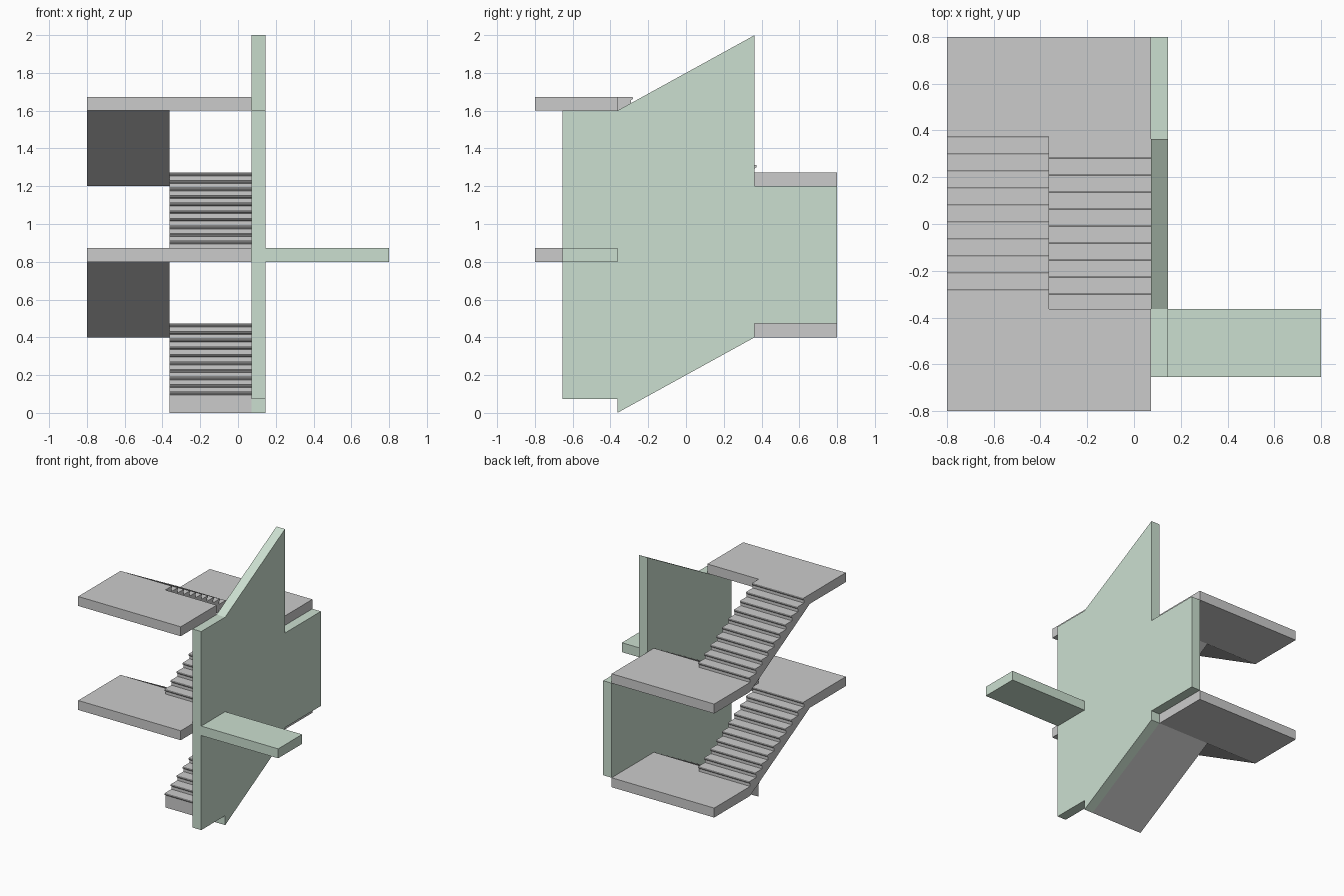
import bpy, bmesh, math

if "Cube" in bpy.data.objects:
    bpy.data.objects.remove(bpy.data.objects["Cube"])

U = 0.8 / 11          # tread depth = slab thickness = wall thickness
RISE = 0.04           # step height
STEPS = 10
NOSE = 0.011          # tread overhang

green = bpy.data.materials.new("wall_green")
green.diffuse_color = (0.60, 0.74, 0.63, 1)
green.use_nodes = True
green.node_tree.nodes["Principled BSDF"].inputs["Base Color"].default_value = green.diffuse_color


def extrude_profile(name, pts, x0, x1, mat=None):
    """Extrude a closed (y, z) profile along x."""
    bm = bmesh.new()
    face = bm.faces.new([bm.verts.new((x0, y, z)) for y, z in pts])
    res = bmesh.ops.extrude_face_region(bm, geom=[face])
    moved = [v for v in res["geom"] if isinstance(v, bmesh.types.BMVert)]
    bmesh.ops.translate(bm, verts=moved, vec=(x1 - x0, 0, 0))
    bmesh.ops.recalc_face_normals(bm, faces=bm.faces)
    me = bpy.data.meshes.new(name)
    bm.to_mesh(me)
    bm.free()
    ob = bpy.data.objects.new(name, me)
    bpy.context.collection.objects.link(ob)
    if mat:
        me.materials.append(mat)
    return ob


def box(name, x0, x1, y0, y1, z0, z1, mat=None):
    return extrude_profile(name, [(y0, z0), (y1, z0), (y1, z1), (y0, z1)], x0, x1, mat)


def flight(name, x0, x1, z, direction):
    """Stair flight rising 0.4 along +y (direction 1) or -y (direction -1)."""
    pts = [(5 * U, z + 0.4), (-5 * U, z)]
    r = 0.007
    for i in range(STEPS):
        y = -5 * U + i * U
        base = z + U + i * RISE
        top = base + RISE
        pts += [(y, base), (y, top - 2 * r - 0.004)]
        # rounded nosing
        for k in range(6):
            a = math.radians(-90 + 36 * k)
            pts.append((y - NOSE + r - r * math.cos(a), top - r + r * math.sin(a)))
    pts.append((5 * U, z + 0.4 + U))
    return extrude_profile(name, [(direction * y, h) for y, h in pts], x0, x1)


# two storeys of flights and landings
for n in range(2):
    z = 0.8 * n
    flight(f"right_flight_{n + 1}", -5 * U, U, z, 1)
    box(f"back_landing_{n + 1}", -11 * U, U, 5 * U, 11 * U, z + 0.4, z + 0.4 + U)
    flight(f"left_flight_{n + 1}", -11 * U, -5 * U, z + 0.4, -1)
    box(f"front_landing_{n + 1}", -11 * U, U, -11 * U, -5 * U, z + 0.8, z + 0.8 + U)

# side wall following the stairs
wall = [(-9 * U, U), (-5 * U, U), (-5 * U, 0), (5 * U, 0.4), (5 * U, 0.4 + U),
        (11 * U, 0.4 + U), (11 * U, 1.2), (5 * U, 1.2), (5 * U, 2.0),
        (-5 * U, 1.6), (-9 * U, 1.6)]
extrude_profile("side_wall", wall, U, 2 * U, green)

# walkway slab beyond the wall
box("side_walkway", 2 * U, 11 * U, -9 * U, -5 * U, 0.8, 0.8 + U, green)
